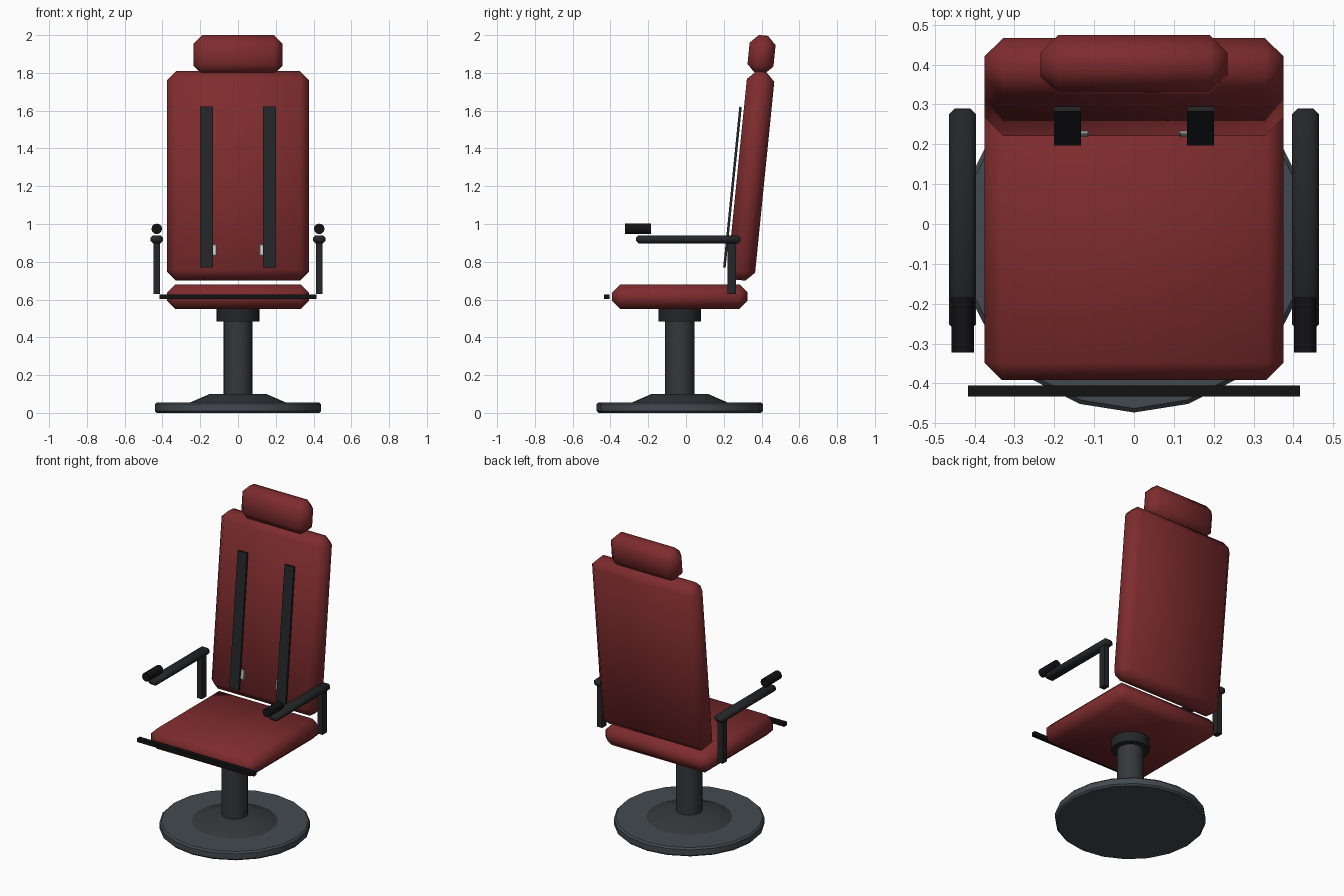
import bpy, math

if "Cube" in bpy.data.objects:
    bpy.data.objects.remove(bpy.data.objects["Cube"])

TILT = -0.1


def material(name, rgb):
    m = bpy.data.materials.new(name)
    m.diffuse_color = (*rgb, 1)
    m.use_nodes = True
    m.node_tree.nodes["Principled BSDF"].inputs["Base Color"].default_value = m.diffuse_color
    return m


RED = material("red_upholstery", (0.21, 0.025, 0.027))
BLACK = material("black_plastic", (0.018, 0.019, 0.021))
DARK = material("black_rubber", (0.006, 0.006, 0.007))
STEEL = material("dark_steel", (0.035, 0.038, 0.044))
PLATE = material("grey_plate", (0.055, 0.068, 0.08))
CHROME = material("chrome", (0.6, 0.6, 0.6))


def finish(ob, name, mat, bevel, smooth):
    ob.name = name
    ob.data.materials.append(mat)
    if bevel:
        mod = ob.modifiers.new("bevel", 'BEVEL')
        mod.width = bevel
        mod.segments = 1
        mod.limit_method = 'ANGLE'
        bpy.ops.object.modifier_apply(modifier=mod.name)
    if smooth:
        bpy.ops.object.shade_smooth_by_angle(angle=math.radians(smooth))
    return ob


def box(name, loc, size, mat, bevel=0, tilt=0, smooth=0):
    bpy.ops.mesh.primitive_cube_add(size=1, location=loc)
    ob = bpy.context.object
    ob.scale = size
    bpy.ops.object.transform_apply(location=False, rotation=False, scale=True)
    ob.rotation_euler.x = tilt
    return finish(ob, name, mat, bevel, smooth)


def drum(name, y, z0, z1, r0, r1, mat, sides=20, bevel=0):
    bpy.ops.mesh.primitive_cone_add(vertices=sides, radius1=r0, radius2=r1,
                                    depth=z1 - z0, location=(0, y, (z0 + z1) / 2))
    return finish(bpy.context.object, name, mat, bevel, 35)


# Pedestal
PY = -0.033
drum("base_plate", PY, 0, 0.056, 0.44, 0.44, PLATE, bevel=0.01)
drum("base_cone", PY, 0.05, 0.1, 0.265, 0.15, STEEL)
drum("column", PY, 0.09, 0.5, 0.077, 0.077, STEEL)
drum("collar", PY, 0.485, 0.555, 0.113, 0.113, BLACK)

# Cushions
box("seat", (0, -0.033, 0.615), (0.75, 0.716, 0.132), RED, 0.043, smooth=50)
box("backrest", (0, 0.344, 1.255), (0.75, 0.146, 1.11), RED, 0.047, TILT, 50)
box("headrest", (0, 0.4, 1.897), (0.47, 0.138, 0.204), RED, 0.045, TILT, 50)

# Foot bar
box("foot_bar", (0, -0.419, 0.615), (0.832, 0.028, 0.024), DARK)

for s, side in ((-1, "left"), (1, "right")):
    # Harness strap and buckle
    box(side + "_strap", (s * 0.167, 0.246, 1.195), (0.067, 0.013, 0.855), BLACK, tilt=TILT)
    box(side + "_buckle", (s * 0.132, 0.227, 0.862), (0.038, 0.012, 0.06), CHROME, 0.004, TILT)
    # Armrest
    box(side + "_arm_post", (s * 0.43, 0.243, 0.775), (0.036, 0.045, 0.29), BLACK)
    box(side + "_armrest", (s * 0.43, 0.012, 0.919), (0.068, 0.555, 0.042), BLACK, 0.014, smooth=50)
    # Control grip
    bpy.ops.mesh.primitive_cylinder_add(vertices=12, radius=0.028, depth=0.138,
                                        location=(s * 0.43, -0.254, 0.974),
                                        rotation=(math.pi / 2, 0, 0))
    finish(bpy.context.object, side + "_grip", DARK, 0, 35)
